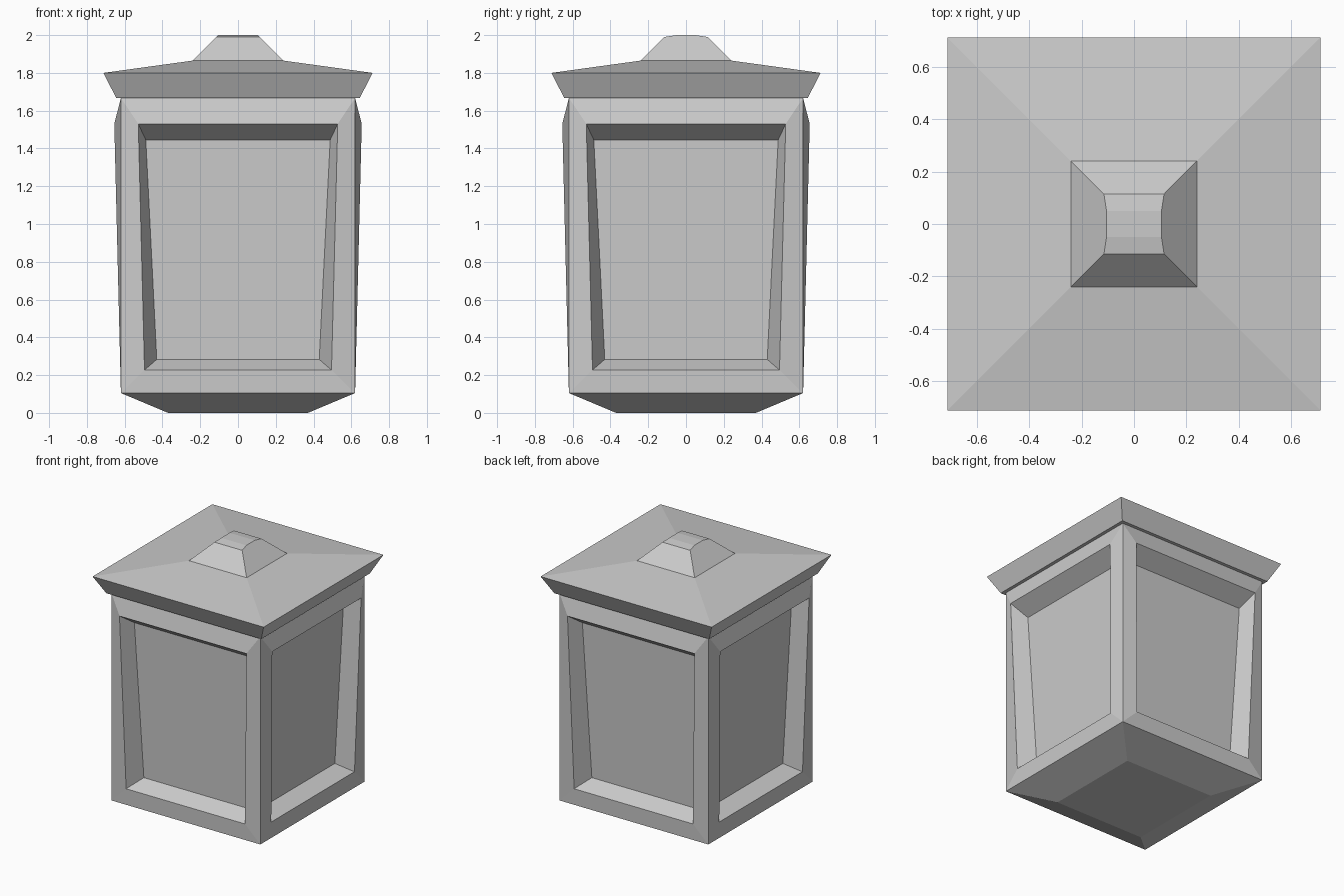
import bpy, bmesh
from math import pi
from mathutils import Matrix

if "Cube" in bpy.data.objects:
    bpy.data.objects.remove(bpy.data.objects["Cube"])


def square(bm, half, z):
    return [bm.verts.new((x * half, y * half, z))
            for x, y in ((-1, -1), (1, -1), (1, 1), (-1, 1))]


def bridge(bm, a, b):
    n = len(a)
    for i in range(n):
        j = (i + 1) % n
        bm.faces.new((a[i], a[j], b[j], b[i]))


def finish(bm, name):
    bmesh.ops.remove_doubles(bm, verts=bm.verts, dist=1e-4)
    bmesh.ops.recalc_face_normals(bm, faces=bm.faces)
    mesh = bpy.data.meshes.new(name)
    bm.to_mesh(mesh)
    bm.free()
    bpy.context.collection.objects.link(bpy.data.objects.new(name, mesh))


def panel_ring(bm, rot, bottom, top):
    # each row: half width, depth, height
    (bw, by, bz), (tw, ty, tz) = bottom, top
    pts = ((-bw, by, bz), (bw, by, bz), (tw, ty, tz), (-tw, ty, tz))
    return [bm.verts.new(rot @ Matrix.Translation(p).translation) for p in pts]


# Lantern body: tapered foot and four bulging frames with recessed panes
bm = bmesh.new()
foot = square(bm, 0.37, 0.0)
bm.faces.new(foot)
bridge(bm, foot, square(bm, 0.62, 0.105))
for k in range(4):
    rot = Matrix.Rotation(k * pi / 2, 3, 'Z')
    outer = panel_ring(bm, rot, (0.62, -0.62, 0.105), (0.62, -0.62, 1.667))
    frame = panel_ring(bm, rot, (0.495, -0.623, 0.227), (0.528, -0.655, 1.53))
    pane = panel_ring(bm, rot, (0.43, -0.505, 0.283), (0.488, -0.535, 1.445))
    bridge(bm, outer, frame)
    bridge(bm, frame, pane)
    bm.faces.new(pane)
finish(bm, "lantern_body")

# Roof: flared eave, shallow slope and a knob with a slightly arched top
bm = bmesh.new()
rings = [square(bm, h, z) for h, z in
         ((0.62, 1.667), (0.645, 1.667), (0.712, 1.80), (0.24, 1.865))]
for a, b in zip(rings, rings[1:]):
    bridge(bm, a, b)
base = rings[-1]
arch = ((-0.115, 1.99), (-0.05, 2.0), (0.05, 2.0), (0.115, 1.99))
left, right = [[bm.verts.new((s * (0.115 - (z - 1.99)), y, z)) for y, z in arch]
               for s in (-1, 1)]
for i in range(3):
    bm.faces.new((left[i], right[i], right[i + 1], left[i + 1]))
bm.faces.new((base[0], base[1], right[0], left[0]))
bm.faces.new((base[2], base[3], left[-1], right[-1]))
bm.faces.new([base[1], base[2]] + right[::-1])
bm.faces.new([base[3], base[0]] + left)
finish(bm, "lantern_roof")
